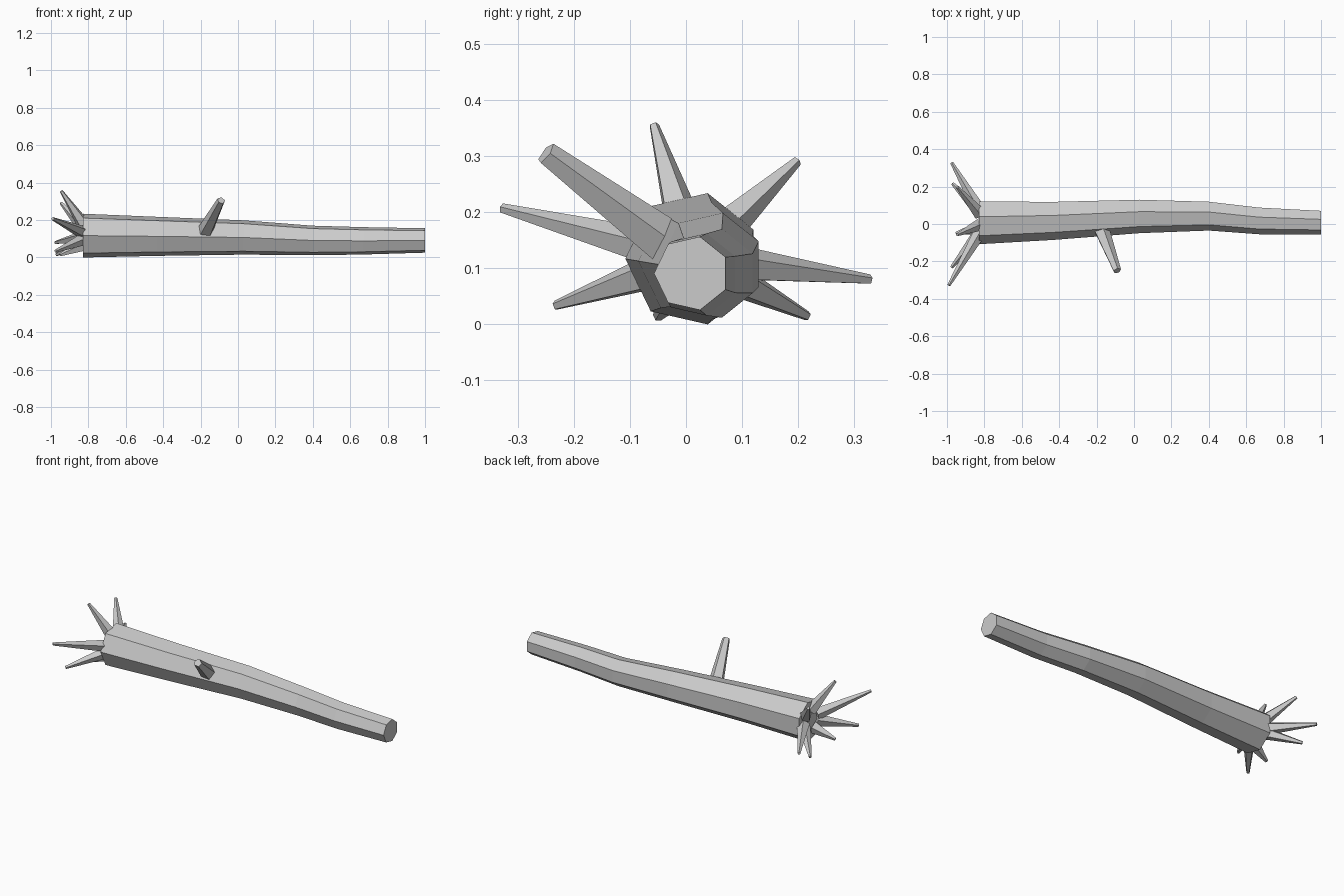
import bpy, bmesh, math
from mathutils import Vector

if "Cube" in bpy.data.objects:
    bpy.data.objects.remove(bpy.data.objects["Cube"])


def add_object(name, bm):
    bmesh.ops.recalc_face_normals(bm, faces=bm.faces)
    mesh = bpy.data.meshes.new(name)
    bm.to_mesh(mesh)
    bm.free()
    obj = bpy.data.objects.new(name, mesh)
    bpy.context.collection.objects.link(obj)
    return obj


def loft(name, rings):
    """Skin a list of equal-sided point rings and cap both ends."""
    bm = bmesh.new()
    loops = [[bm.verts.new(p) for p in ring] for ring in rings]
    n = len(loops[0])
    for a, b in zip(loops, loops[1:]):
        for i in range(n):
            j = (i + 1) % n
            bm.faces.new((a[i], a[j], b[j], b[i]))
    bm.faces.new(loops[0][::-1])
    bm.faces.new(loops[-1])
    return add_object(name, bm)


def spike(name, start, end, r1, r2, sides, turn=0.0):
    """Tapered stick between two points."""
    start, end = Vector(start), Vector(end)
    quat = (end - start).to_track_quat('Z', 'Y')

    def ring(c, r):
        angles = [turn + 2 * math.pi * i / sides for i in range(sides)]
        return [c + quat @ Vector((r * math.cos(a), r * math.sin(a), 0)) for a in angles]
    return loft(name, [ring(start, r1), ring(end, r2)])


# Trunk: seven-sided, gently bent and tapering (x, centre y, centre z, radius)
SIDES = 7
sections = [(-0.83, 0.012, 0.117, 0.120), (-0.43, 0.022, 0.113, 0.107),
            (0.03, 0.045, 0.107, 0.094), (0.40, 0.046, 0.091, 0.081),
            (0.67, 0.020, 0.089, 0.075), (1.00, 0.010, 0.091, 0.067)]
rings = []
for x, cy, cz, r in sections:
    angles = [math.pi + 2 * math.pi * i / SIDES for i in range(SIDES)]
    rings.append([(x, cy + r * math.cos(a), cz + r * math.sin(a)) for a in angles])
loft("trunk", rings)

# Broken branch stub
spike("branch", (-0.175, -0.03, 0.14), (-0.09, -0.25, 0.305), 0.044, 0.022, 5)

# Roots fanning out of the thick end
root_tips = [(-0.99, -0.328, 0.207), (-0.975, -0.232, 0.034), (-0.945, -0.057, 0.355),
             (-0.945, 0.198, 0.291), (-0.975, 0.328, 0.080), (-0.97, 0.216, 0.015),
             (-0.95, -0.050, 0.014)]
for i, tip in enumerate(root_tips):
    out = Vector((0, tip[1] - 0.012, tip[2] - 0.117)).normalized()
    base = Vector((-0.825, 0.012, 0.117)) + out * 0.06
    spike(f"root_{i + 1}", base, tip, 0.036, 0.009, 5, math.pi / 2)
